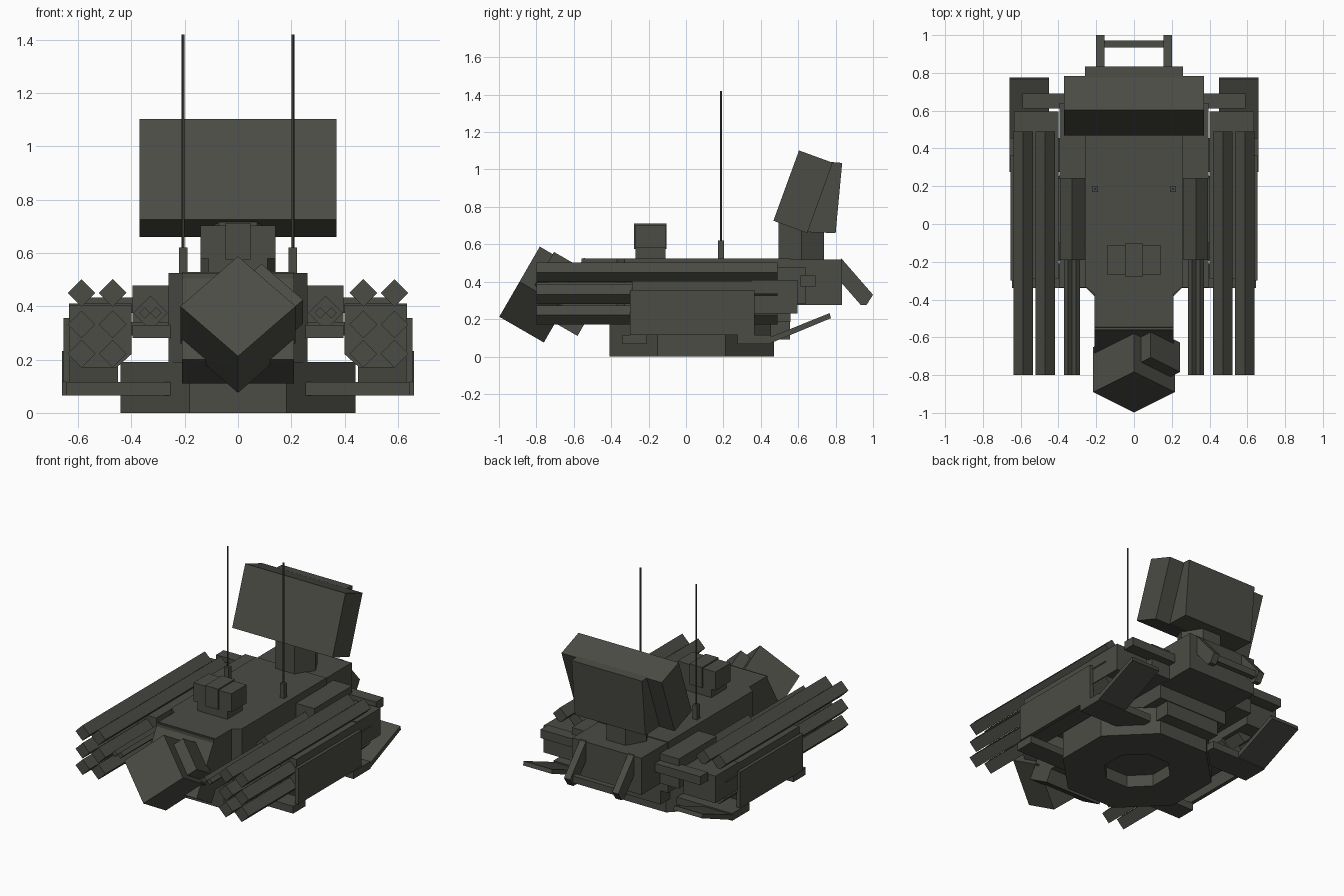
import bpy, bmesh, math
from mathutils import Matrix, Vector

if "Cube" in bpy.data.objects:
    bpy.data.objects.remove(bpy.data.objects["Cube"])

mat = bpy.data.materials.new("dark_olive_grey")
mat.diffuse_color = (0.070, 0.072, 0.059, 1)
mat.use_nodes = True
mat.node_tree.nodes["Principled BSDF"].inputs["Base Color"].default_value = mat.diffuse_color


def finish(name, bm):
    bmesh.ops.recalc_face_normals(bm, faces=bm.faces)
    me = bpy.data.meshes.new(name)
    bm.to_mesh(me)
    bm.free()
    me.materials.append(mat)
    ob = bpy.data.objects.new(name, me)
    bpy.context.collection.objects.link(ob)
    return ob


def box(name, x, y, z, m=None):
    """Box from three (min, max) ranges, optionally placed by a matrix."""
    bm = bmesh.new()
    bmesh.ops.create_cube(bm, size=1)
    for v in bm.verts:
        v.co = Vector([(r[0] + r[1]) / 2 + c * (r[1] - r[0]) for r, c in zip((x, y, z), v.co)])
    if m:
        bm.transform(m)
    return finish(name, bm)


def extrude(name, pts, a, b, axis):
    """Extrude a 2D outline from a to b along axis x, y or z."""
    def put(p, q, t):
        return {'x': (t, p, q), 'y': (p, t, q), 'z': (p, q, t)}[axis]
    bm = bmesh.new()
    f = bm.faces.new([bm.verts.new(put(p, q, a)) for p, q in pts])
    r = bmesh.ops.extrude_face_region(bm, geom=[f])
    d = Vector(put(0, 0, b - a))
    bmesh.ops.translate(bm, vec=d, verts=[g for g in r['geom'] if isinstance(g, bmesh.types.BMVert)])
    return finish(name, bm)


def ngon(n, r, cx=0, cy=0, turn=0.0):
    return [(cx + r * math.cos(turn + 2 * math.pi * i / n), cy + r * math.sin(turn + 2 * math.pi * i / n))
            for i in range(n)]


def tilt(deg, loc):
    return Matrix.Translation(loc) @ Matrix.Rotation(math.radians(deg), 4, 'X')


# Octagonal base ring with a recess underneath
R8 = 0.44 / math.cos(math.pi / 8)
base = extrude("base_ring", ngon(8, R8, 0, 0.03, math.pi / 8), 0, 0.19, 'z')
cut = extrude("base_recess_cutter", ngon(8, 0.21, 0, 0.03, math.pi / 8), -0.1, 0.08, 'z')
cut.hide_render = True
cut.hide_set(True)
mod = base.modifiers.new("recess", 'BOOLEAN')
mod.operation = 'DIFFERENCE'
mod.object = cut

# Hull: plan outline with narrow nose, plus rear sections
hull = [(-0.21, -0.56), (0.21, -0.56), (0.21, -0.37), (0.26, -0.33),
        (0.26, 0.56), (-0.26, 0.56), (-0.26, -0.33), (-0.21, -0.37)]
extrude("hull", hull, 0.185, 0.525, 'z')
box("rear_hull", (-0.255, 0.255), (0.55, 0.835), (0.275, 0.52))
box("rear_lower_hull", (-0.2, 0.2), (0.3, 0.555), (0.09, 0.23))

# Sensor head: cube standing on its corner, tipped upward
box("head_collar", (-0.21, 0.21), (-0.18, 0.0), (0, 0.38), tilt(-30, (0, -0.58, 0.11)))
head = tilt(-30, (0, -0.89, 0.40)) @ Matrix.Rotation(math.radians(45), 4, 'Y')
box("sensor_head", (-0.153, 0.153), (0, 0.275), (-0.153, 0.153), head)
box("head_side_sensor", (-0.1, 0.12), (0.08, 0.26), (0.15, 0.225), head)

# Roof sight
box("sight_base", (-0.11, 0.11), (-0.27, -0.11), (0.52, 0.58))
box("sight_housing", (-0.14, 0.14), (-0.27, -0.11), (0.58, 0.703))
box("sight_middle", (-0.047, 0.047), (-0.277, -0.103), (0.575, 0.712))

# Radar on a hexagonal pedestal
extrude("radar_pedestal", ngon(6, 0.141, 0, 0.617), 0.5, 0.8, 'z')
box("radar_panel", (-0.37, 0.37), (-0.096, 0.096), (-0.2, 0.2), tilt(-20, (0, 0.626, 0.881)))
extrude("radar_back", [(0.65, 0.665), (0.80, 0.66), (0.835, 1.035), (0.775, 1.04)], -0.26, 0.26, 'x')

for s, side in ((1, "right"), (-1, "left")):
    def sx(a, b):
        return (min(s * a, s * b), max(s * a, s * b))

    # Sponsons beside the hull
    box("sponson_" + side, sx(0.25, 0.395), (0.24, 0.64), (0.28, 0.478))
    box("sponson_shelf_" + side, sx(0.2, 0.395), (-0.335, 0.25), (0.28, 0.33))
    # Inner twin guns with diamond shroud
    extrude("inner_gun_shroud_" + side, ngon(4, 0.065, s * 0.328, 0.375), -0.19, 0.25, 'y')
    for i, x in enumerate((0.308, 0.35)):
        extrude(f"inner_gun_{side}_{i}", ngon(4, 0.021, s * x, 0.375), -0.80, -0.18, 'y')
    # Outer barrel pod
    pod = [(0.40, 0.22), (0.455, 0.17), (0.585, 0.17), (0.634, 0.22), (0.634, 0.405), (0.40, 0.405)]
    extrude("pod_core_" + side, [(s * p, q) for p, q in pod], -0.29, 0.36, 'y')
    box("pod_casing_" + side, sx(0.40, 0.634), (0.35, 0.595), (0.23, 0.41))
    for i, x in enumerate((0.587, 0.47)):
        for j, z in enumerate((0.45, 0.332, 0.222)):
            extrude(f"barrel_{side}_{i}_{j}", ngon(4, 0.052, s * x, z), -0.80, 0.49, 'y')
    box("pod_mount_" + side, sx(0.25, 0.45), (-0.1, 0.24), (0.29, 0.34))
    # Side armour plate, its struts and sloping rear flap
    box("side_plate_" + side, sx(0.63, 0.655), (-0.30, 0.365), (0.115, 0.355))
    box("front_strut_" + side, sx(0.25, 0.645), (-0.34, -0.21), (0.066, 0.115))
    box("rear_strut_" + side, sx(0.25, 0.66), (0.275, 0.455), (0.066, 0.115))
    extrude("rear_flap_" + side, [(0.44, 0.066), (0.775, 0.205), (0.768, 0.232), (0.44, 0.1)],
            s * 0.45, s * 0.66, 'x')
    # Tail arms
    extrude("tail_arm_" + side, [(0.83, 0.525), (1.0, 0.33), (0.965, 0.275), (0.935, 0.275), (0.83, 0.395)],
            s * 0.155, s * 0.2, 'x')
    # Antennas
    box("antenna_base_" + side, sx(0.19, 0.222), (0.17, 0.202), (0.52, 0.62))
    extrude("antenna_" + side, ngon(6, 0.006, s * 0.206, 0.186), 0.6, 1.42, 'z')

# Rear cross bars
box("rear_cross_bar", (-0.59, 0.59), (0.612, 0.692), (0.375, 0.432))
box("tail_cross_bar", (-0.16, 0.16), (0.935, 0.972), (0.30, 0.345))
